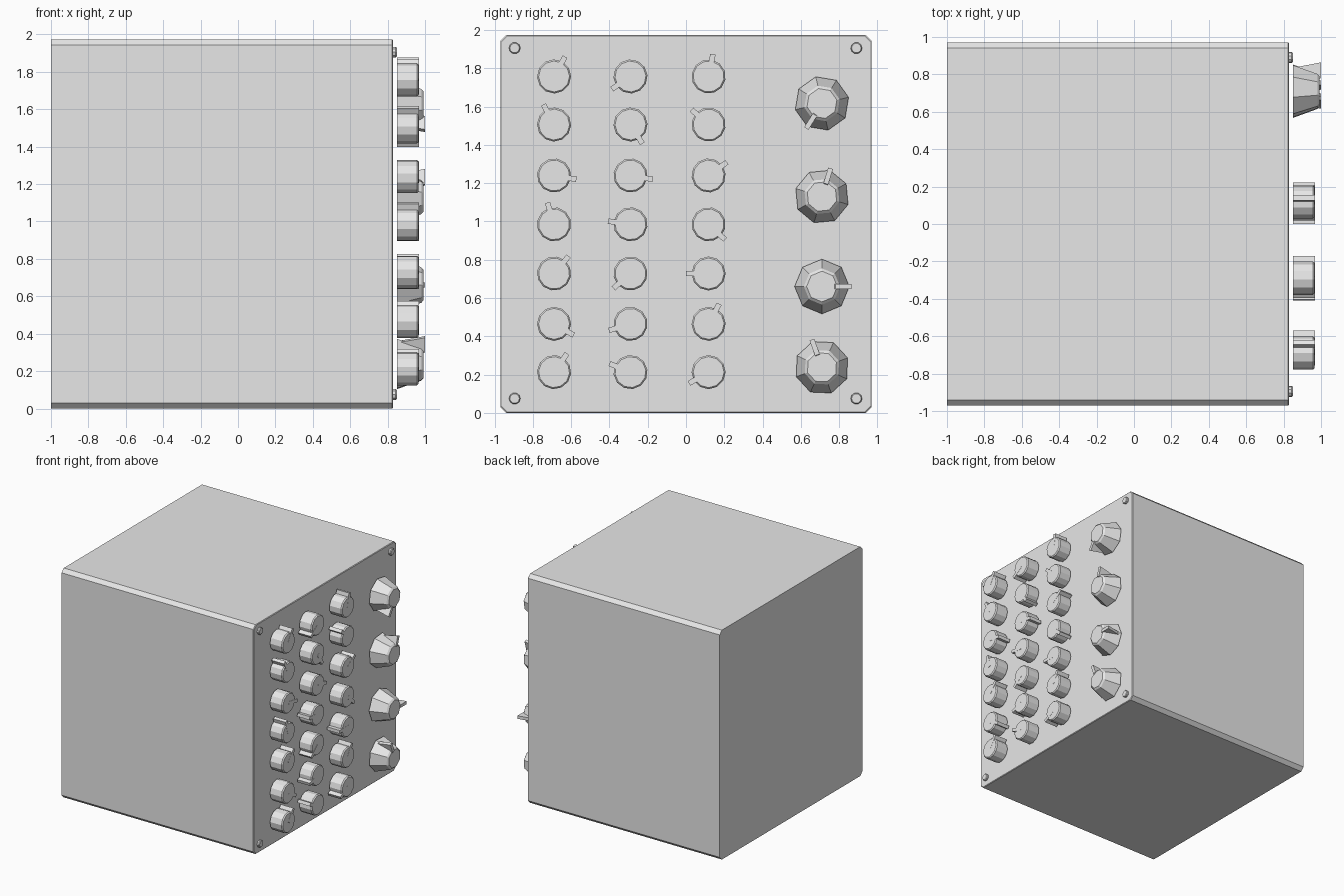
import bpy, bmesh
from math import cos, sin, radians, pi
from mathutils import Matrix

if "Cube" in bpy.data.objects:
    bpy.data.objects.remove(bpy.data.objects["Cube"])

grey = bpy.data.materials.new("light grey")
grey.use_nodes = True
colour = (0.8, 0.8, 0.8, 1)
grey.diffuse_color = colour
grey.node_tree.nodes["Principled BSDF"].inputs["Base Color"].default_value = colour


def loft(bm, rings):
    """Skin matching rings of points and cap both ends."""
    rows = [[bm.verts.new(p) for p in ring] for ring in rings]
    n = len(rows[0])
    for a, b in zip(rows, rows[1:]):
        for i in range(n):
            j = (i + 1) % n
            bm.faces.new((a[i], a[j], b[j], b[i]))
    bm.faces.new(rows[0][::-1])
    bm.faces.new(rows[-1])


def turned(bm, profile, sides):
    """Polygonal turning about x from (x, radius) pairs."""
    loft(bm, [[(x, r * cos(2 * pi * i / sides), r * sin(2 * pi * i / sides))
               for i in range(sides)] for x, r in profile])


def pointer(bm, sections, half):
    """Radial bar from (x, inner radius, outer radius) sections."""
    loft(bm, [[(x, a, -half), (x, b, -half), (x, b, half), (x, a, half)]
              for x, a, b in sections])


def finish(name, bm, location=(0, 0, 0), angle=0):
    bmesh.ops.recalc_face_normals(bm, faces=bm.faces)
    mesh = bpy.data.meshes.new(name)
    bm.to_mesh(mesh)
    bm.free()
    mesh.materials.append(grey)
    obj = bpy.data.objects.new(name, mesh)
    obj.matrix_world = Matrix.Translation(location) @ Matrix.Rotation(radians(angle), 4, 'X')
    bpy.context.collection.objects.link(obj)


# Cabinet: chamfered along its length, with a fine bevel round the panel
def outline(x, inset):
    h, c = 0.97 - inset, 0.03
    top, low = 1.973 - inset, inset
    return [(x, -h + c, low), (x, h - c, low), (x, h, low + c), (x, h, top - c),
            (x, h - c, top), (x, -h + c, top), (x, -h, top - c), (x, -h, low + c)]


bm = bmesh.new()
loft(bm, [outline(-1, 0), outline(0.824, 0), outline(0.829, 0.005)])
finish("cabinet", bm)

# Corner screws
for y in (-0.895, 0.89):
    for z in (0.075, 1.905):
        bm = bmesh.new()
        turned(bm, [(0.82, 0.03), (0.843, 0.03), (0.849, 0.025)], 10)
        finish("corner_screw", bm, (0, y, z))

# Small knobs: one list of pointer angles per column, top to bottom
heights = (1.757, 1.506, 1.24, 0.985, 0.728, 0.465, 0.213)
columns = {
    -0.689: (61, 118, -10, 107, 50, -30, 55),
    -0.29: (214, -58, -10, 172, 221, 197, 158),
    0.118: (79, 139, 36, -43, 180, 62, 210),
}
for y, angles in columns.items():
    for z, angle in zip(heights, angles):
        bm = bmesh.new()
        turned(bm, [(0.849, 0.089), (0.957, 0.089), (0.966, 0.081)], 12)
        pointer(bm, [(0.849, 0, 0.118), (0.967, 0, 0.118)], 0.014)
        finish("small_knob", bm, (0, y, z), angle)

# Large tapered knobs with flared pointers
for z, angle in ((1.616, 238), (1.13, 73), (0.66, 0), (0.238, 110)):
    bm = bmesh.new()
    turned(bm, [(0.849, 0.143), (0.98, 0.095), (0.993, 0.08)], 8)
    pointer(bm, [(0.849, 0, 0.125), (1.0, 0.07, 0.154)], 0.013)
    finish("large_knob", bm, (0, 0.71, z), angle)
